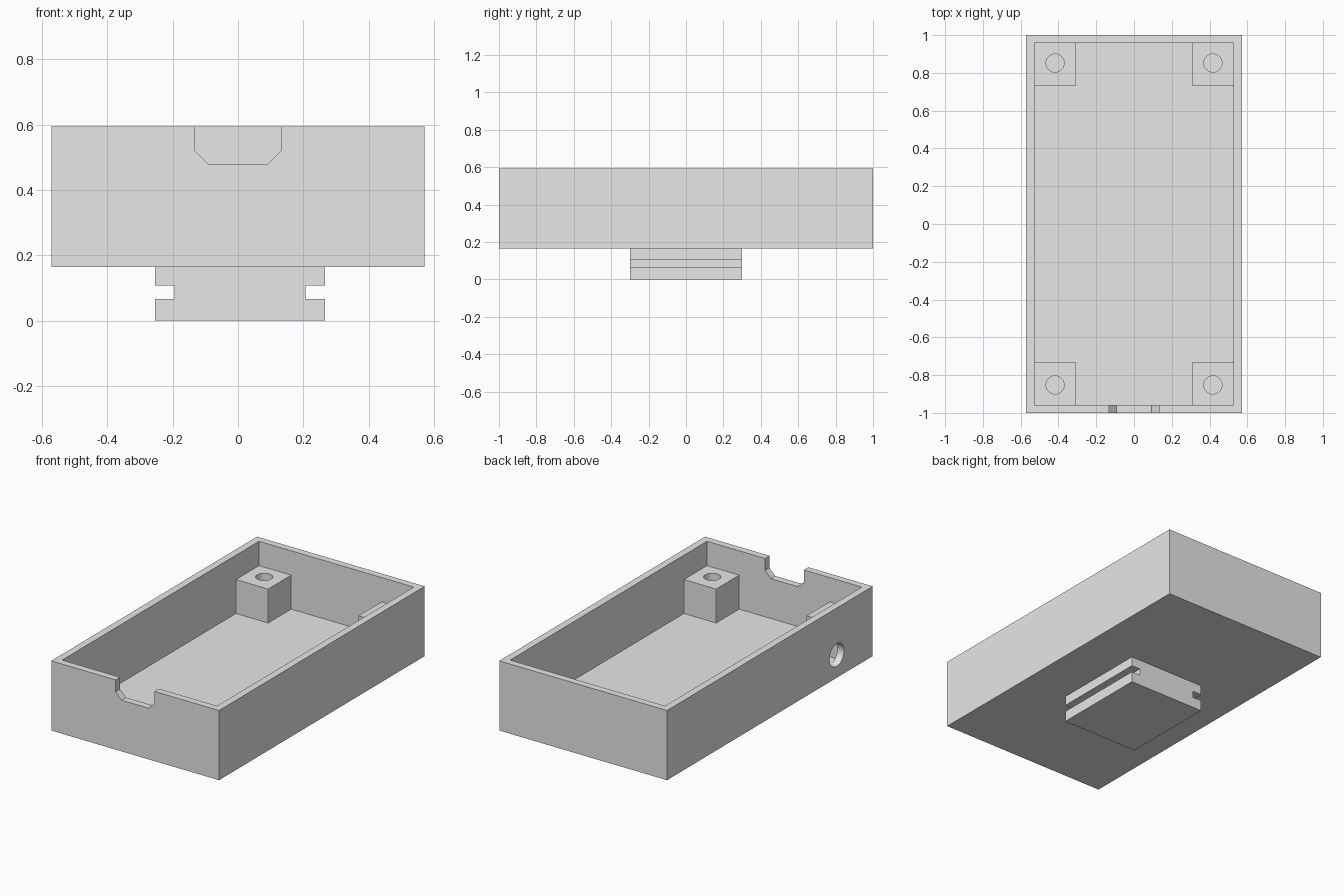
import bpy, bmesh, math
from mathutils import Matrix

cube = bpy.data.objects.get("Cube")
if cube:
    bpy.data.objects.remove(cube, do_unlink=True)

grey = bpy.data.materials.new("plain_grey")
grey.use_nodes = True
colour = (0.8, 0.8, 0.8, 1)
grey.diffuse_color = colour
grey.node_tree.nodes["Principled BSDF"].inputs["Base Color"].default_value = colour


def finish(name, bm):
    bmesh.ops.recalc_face_normals(bm, faces=bm.faces)
    mesh = bpy.data.meshes.new(name)
    bm.to_mesh(mesh)
    bm.free()
    mesh.materials.append(grey)
    obj = bpy.data.objects.new(name, mesh)
    bpy.context.collection.objects.link(obj)
    return obj


def box(name, low, high):
    bm = bmesh.new()
    bmesh.ops.create_cube(bm, size=1)
    for v in bm.verts:
        v.co = [l + (h - l) * (c + 0.5) for l, h, c in zip(low, high, v.co)]
    return finish(name, bm)


def cylinder(name, centre, radius, depth, axis="Z"):
    bm = bmesh.new()
    turn = Matrix.Rotation(math.pi / 2, 4, "Y") if axis == "X" else Matrix()
    bmesh.ops.create_cone(bm, cap_ends=True, segments=48, radius1=radius,
                          radius2=radius, depth=depth,
                          matrix=Matrix.Translation(centre) @ turn)
    return finish(name, bm)


def extrude_along_y(name, profile, y0, y1):
    bm = bmesh.new()
    face = bm.faces.new([bm.verts.new((x, y0, z)) for x, z in profile])
    made = bmesh.ops.extrude_face_region(bm, geom=[face])["geom"]
    bmesh.ops.translate(bm, vec=(0, y1 - y0, 0),
                        verts=[g for g in made if isinstance(g, bmesh.types.BMVert)])
    return finish(name, bm)


def activate(obj):
    bpy.ops.object.select_all(action="DESELECT")
    obj.select_set(True)
    bpy.context.view_layer.objects.active = obj


def cut(obj, cutter):
    activate(obj)
    mod = obj.modifiers.new("cut", "BOOLEAN")
    mod.operation = "DIFFERENCE"
    mod.solver = "EXACT"
    mod.object = cutter
    bpy.ops.object.modifier_apply(modifier=mod.name)
    bpy.data.objects.remove(cutter, do_unlink=True)


def smooth(obj):
    activate(obj)
    bpy.ops.object.shade_smooth_by_angle(angle=math.radians(30))


BASE, FLOOR, RIM = 0.165, 0.235, 0.594
IN_X, IN_Y = 0.527, 0.957

# Open tray with a chamfered cable notch in front and a round port on the side
tray = box("tray_shell", (-0.571, -1, BASE), (0.571, 1, RIM))
cut(tray, box("cavity_cutter", (-IN_X, -IN_Y, FLOOR), (IN_X, IN_Y, 0.8)))
notch = [(-0.132, 0.8), (-0.132, 0.52), (-0.092, 0.48),
         (0.092, 0.48), (0.132, 0.52), (0.132, 0.8)]
cut(tray, extrude_along_y("notch_cutter", notch, -1.1, -0.9))
cut(tray, cylinder("port_cutter", (-0.56, -0.65, 0.305), 0.07, 0.2, "X"))
smooth(tray)

# Corner posts with blind screw holes
for side, sx in (("left", 1), ("right", -1)):
    for end, sy in (("front", -1), ("back", 1)):
        xs = sorted((sx * 0.308, sx * (IN_X + 0.01)))
        ys = sorted((sy * 0.733, sy * (IN_Y + 0.01)))
        post = box(f"{end}_{side}_post", (xs[0], ys[0], FLOOR - 0.02),
                   (xs[1], ys[1], 0.444))
        cut(post, cylinder("screw_cutter", (sx * 0.418, sy * 0.852, 0.44),
                           0.048, 0.4))
        smooth(post)

# Grooved mounting foot under the tray
mid, half, neck = 0.006, 0.261, 0.201
side_steps = [(half, 0), (half, 0.066), (neck, 0.066),
              (neck, 0.107), (half, 0.107), (half, BASE + 0.01)]
foot = [(mid + x, z) for x, z in side_steps]
foot += [(mid - x, z) for x, z in reversed(side_steps)]
extrude_along_y("mounting_foot", foot, -0.3, 0.3)
